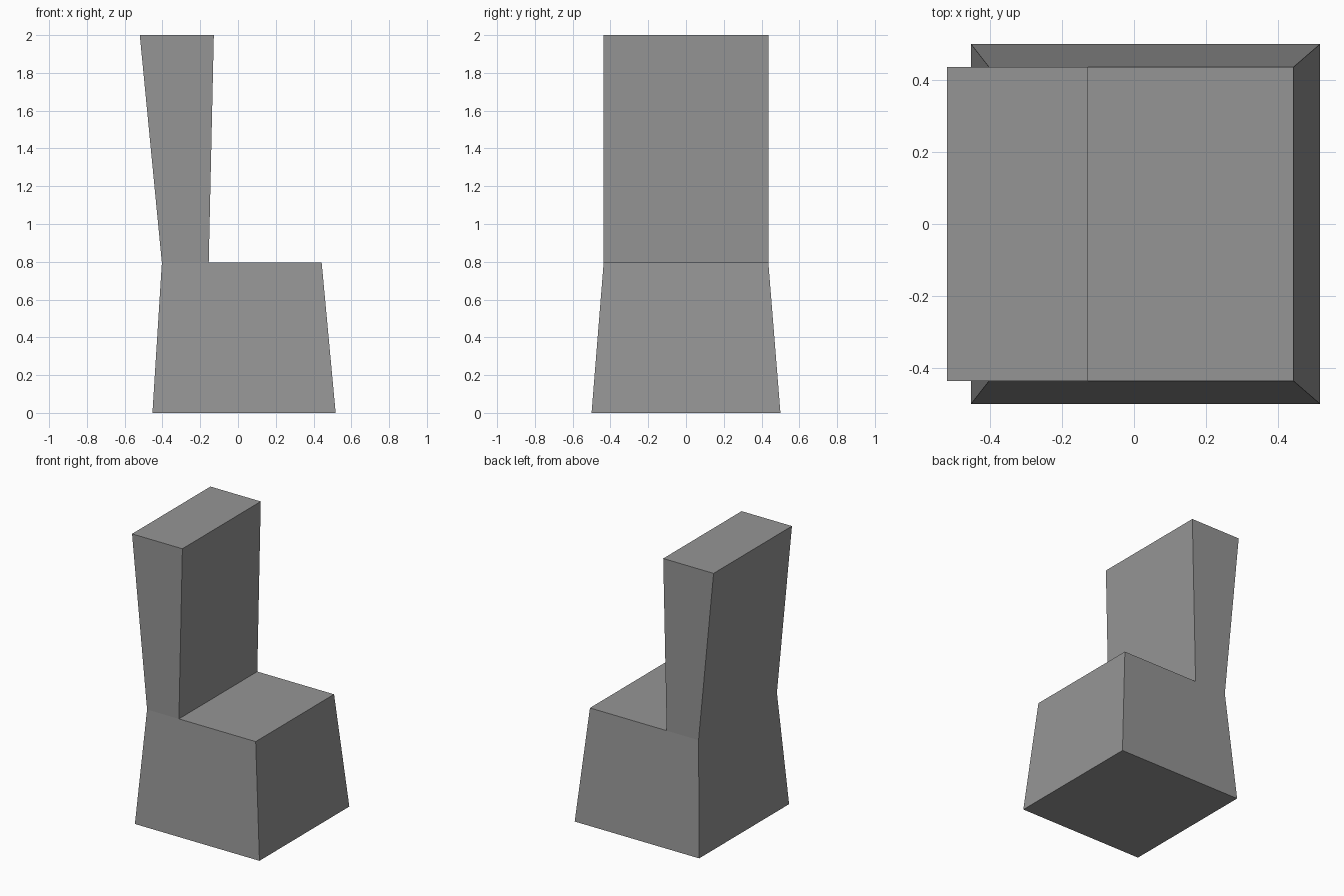
import bpy
import bmesh

# Remove the default cube
cube = bpy.data.objects.get("Cube")
if cube:
    bpy.data.objects.remove(cube, do_unlink=True)

# Single grey material
grey = bpy.data.materials.new("mid_grey")
grey.use_nodes = True
colour = (0.3, 0.3, 0.3, 1.0)
grey.diffuse_color = colour
grey.node_tree.nodes["Principled BSDF"].inputs["Base Color"].default_value = colour

# Side profile of the seat: x, half depth, z
SEAT_Z = 0.795
FOOT, BODY = 0.5, 0.436
profile = {
    "foot_rear": (-0.453, FOOT, 0),
    "foot_front": (0.517, FOOT, 0),
    "seat_front": (0.443, BODY, SEAT_Z),
    "seat_inner": (-0.155, BODY, SEAT_Z),
    "top_front": (-0.128, BODY, 2),
    "top_rear": (-0.52, BODY, 2),
    "seat_rear": (-0.403, BODY, SEAT_Z),
}
names = list(profile)

bm = bmesh.new()
near = {n: bm.verts.new((x, -d, z)) for n, (x, d, z) in profile.items()}
far = {n: bm.verts.new((x, d, z)) for n, (x, d, z) in profile.items()}

# Strips that join the two sides
for a, b in zip(names, names[1:] + names[:1]):
    bm.faces.new((near[a], far[a], far[b], near[b]))

# Sloped base sides and upright backrest sides
base = ("foot_rear", "foot_front", "seat_front", "seat_inner", "seat_rear")
backrest = ("seat_rear", "seat_inner", "top_front", "top_rear")
for side in (near, far):
    for part in (base, backrest):
        bm.faces.new([side[n] for n in part])
bmesh.ops.recalc_face_normals(bm, faces=bm.faces)

mesh = bpy.data.meshes.new("block_seat")
bm.to_mesh(mesh)
bm.free()
mesh.materials.append(grey)
seat = bpy.data.objects.new("block_seat", mesh)
bpy.context.collection.objects.link(seat)
